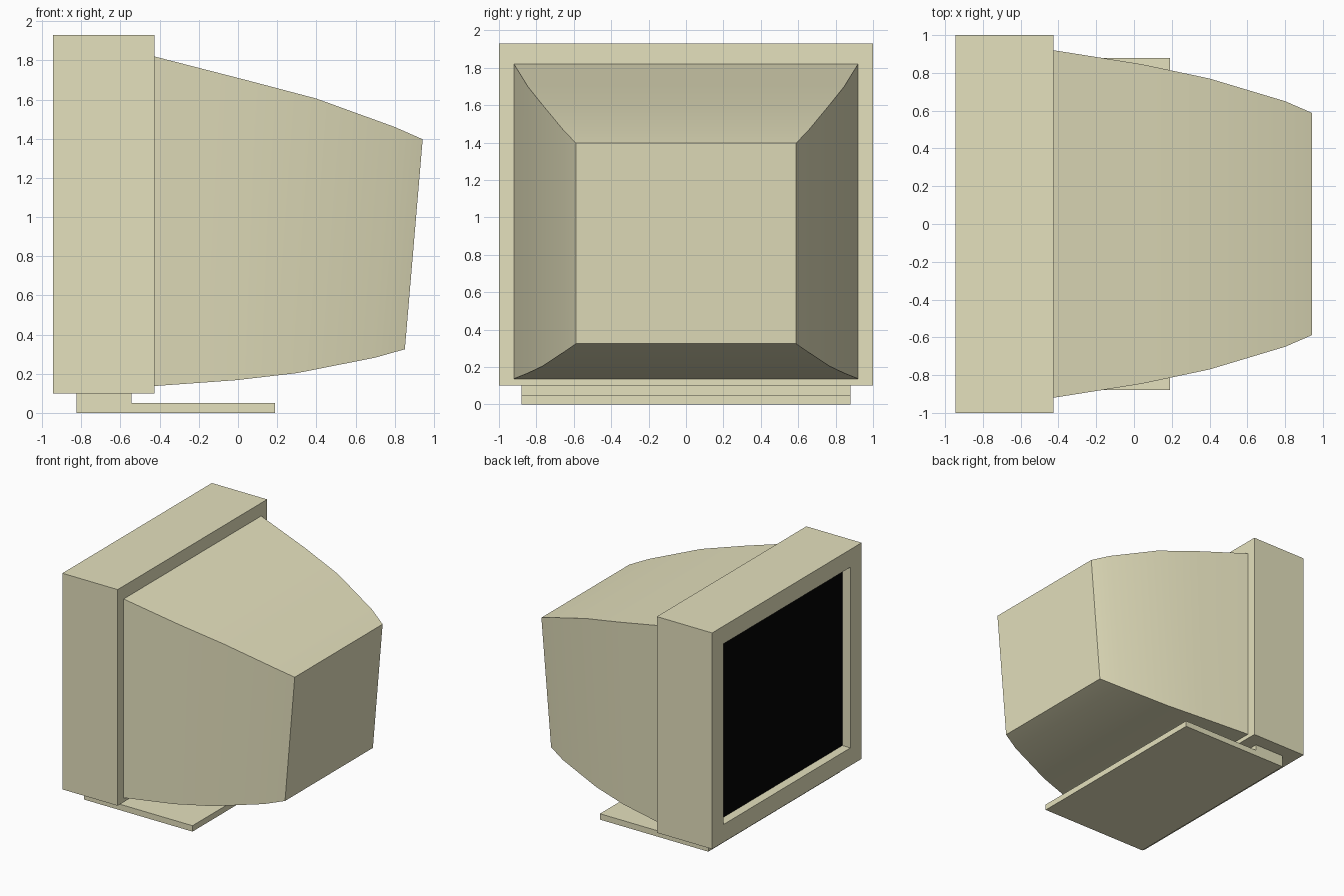
import bpy, bmesh
from math import radians

if "Cube" in bpy.data.objects:
    bpy.data.objects.remove(bpy.data.objects["Cube"])


def material(name, rgb):
    m = bpy.data.materials.new(name)
    m.diffuse_color = (*rgb, 1)
    m.use_nodes = True
    m.node_tree.nodes["Principled BSDF"].inputs["Base Color"].default_value = m.diffuse_color
    return m


BEIGE = material("beige_plastic", (0.78, 0.75, 0.51))
BLACK = material("dark_glass", (0.001, 0.001, 0.001))


def finish(name, bm, mat):
    bmesh.ops.recalc_face_normals(bm, faces=bm.faces)
    mesh = bpy.data.meshes.new(name)
    bm.to_mesh(mesh)
    bm.free()
    mesh.materials.append(mat)
    obj = bpy.data.objects.new(name, mesh)
    bpy.context.collection.objects.link(obj)
    return obj


def loft(name, rings, mat):
    """Closed solid through rings with equal point counts."""
    bm = bmesh.new()
    loops = [[bm.verts.new(p) for p in ring] for ring in rings]
    n = len(loops[0])
    for a, b in zip(loops, loops[1:]):
        for i in range(n):
            j = (i + 1) % n
            bm.faces.new((a[i], a[j], b[j], b[i]))
    bm.faces.new(loops[0])
    bm.faces.new(loops[-1])
    return finish(name, bm, mat)


# Front bezel: box with a recessed opening on its -x side
X0, X1, Z0, Z1 = -0.945, -0.427, 0.10, 1.93
BORDER, DEPTH = 0.15, 0.075
bm = bmesh.new()
bmesh.ops.create_cube(bm, size=1)
for v in bm.verts:
    v.co = (X1 if v.co.x > 0 else X0, v.co.y * 2, Z1 if v.co.z > 0 else Z0)
bm.normal_update()
front = min(bm.faces, key=lambda f: f.calc_center_median().x)
bmesh.ops.inset_region(bm, faces=[front], thickness=BORDER, use_even_offset=True)
inner = bmesh.ops.extrude_discrete_faces(bm, faces=[front])["faces"]
bmesh.ops.translate(bm, vec=(DEPTH, 0, 0), verts=inner[0].verts)
bmesh.ops.recalc_face_normals(bm, faces=bm.faces)
bmesh.ops.delete(bm, geom=inner, context='FACES_ONLY')
finish("bezel", bm, BEIGE)

# Screen glass filling the recess
bm = bmesh.new()
y, zb, zt = 1 - BORDER, Z0 + BORDER, Z1 - BORDER
bm.faces.new([bm.verts.new((X0 + DEPTH, a, b))
              for a, b in ((y, zb), (-y, zb), (-y, zt), (y, zt))])
screen = finish("screen", bm, BLACK)
for p in screen.data.polygons:
    if p.normal.x > 0:
        p.flip()

# Tapering tube housing: half width, top x/z, bottom x/z per section
sections = [
    (0.92, -0.427, 1.82, -0.427, 0.137),
    (0.846, 0.04, 1.70, -0.01, 0.167),
    (0.77, 0.40, 1.605, 0.30, 0.203),
    (0.65, 0.80, 1.46, 0.70, 0.282),
    (0.588, 0.943, 1.397, 0.852, 0.325),
]
housing = loft("rear_housing", [
    [(xb, -w, zb), (xb, w, zb), (xt, w, zt), (xt, -w, zt)]
    for w, xt, zt, xb, zb in sections], BEIGE)
bpy.context.view_layer.objects.active = housing
housing.select_set(True)
bpy.ops.object.shade_smooth_by_angle(angle=radians(30))

# Stand: L-shaped profile extruded across y
profile = [(-0.825, 0), (0.19, 0), (0.19, 0.05), (-0.545, 0.05),
           (-0.545, 0.10), (-0.825, 0.10)]
loft("stand", [[(x, s * 0.88, z) for x, z in profile] for s in (-1, 1)], BEIGE)
